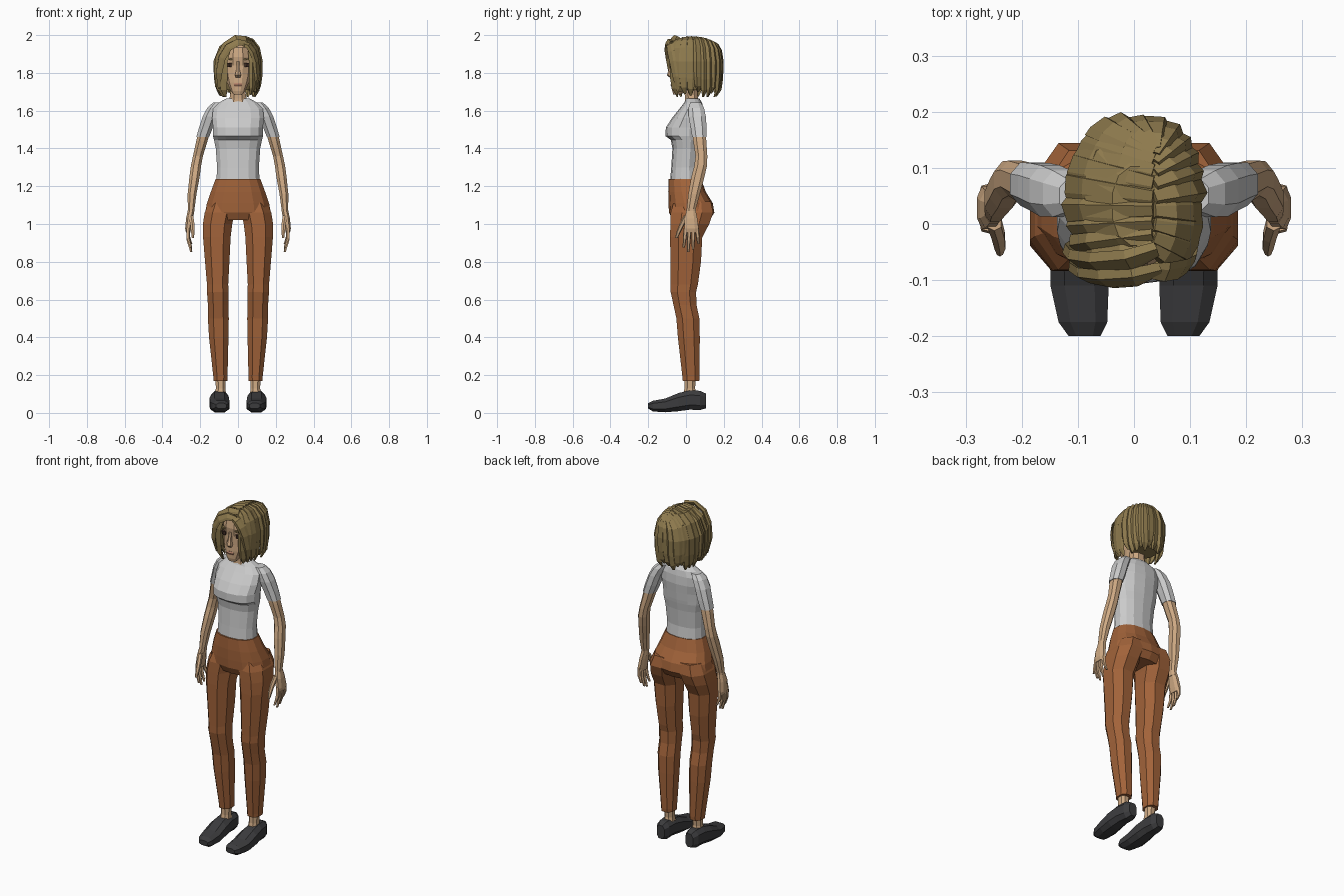
import bpy, bmesh, math, random
from mathutils import Vector

random.seed(4)


def material(name, rgb):
    m = bpy.data.materials.new(name)
    m.diffuse_color = (*rgb, 1)
    return m


SKIN = material("skin", (0.62, 0.40, 0.23))
HAIR = material("hair", (0.27, 0.195, 0.075))
CLOTH = material("trouser_cloth", (0.36, 0.125, 0.042))
DARK = material("shoe_dark", (0.045, 0.045, 0.048))
EYE = material("eye_dark", (0.05, 0.025, 0.018))
LIP = material("lip", (0.45, 0.22, 0.14))


def skin_rings(name, rings, mat=None):
    """Join equal-length point rings into one closed flat-shaded mesh."""
    bm = bmesh.new()
    loops = [[bm.verts.new(p) for p in r] for r in rings]
    n = len(loops[0])
    for a, b in zip(loops, loops[1:]):
        for i in range(n):
            j = (i + 1) % n
            bm.faces.new((a[i], a[j], b[j], b[i]))
    bm.faces.new(loops[0])
    bm.faces.new(loops[-1])
    bmesh.ops.recalc_face_normals(bm, faces=bm.faces)
    me = bpy.data.meshes.new(name)
    bm.to_mesh(me)
    bm.free()
    ob = bpy.data.objects.new(name, me)
    bpy.context.collection.objects.link(ob)
    if mat:
        me.materials.append(mat)
    return ob


def oval(n, power=1.0, turn=0.5):
    for i in range(n):
        a = 2 * math.pi * (i + turn) / n
        c, s = math.cos(a), math.sin(a)
        yield math.copysign(abs(c) ** power, c), math.copysign(abs(s) ** power, s)


def stack(name, rings, mat=None, n=8, power=0.85, side=1):
    """Loft level rings given as (z, centre x, half width, front y, back y)."""
    return skin_rings(name, [[Vector((side * (x + c * w), (f + b) / 2 + s * (b - f) / 2, z))
                              for c, s in oval(n, power)] for z, x, w, f, b in rings], mat)


# Shirt body with bust shelf and sloping shoulders
stack("shirt", [
    (1.22, 0, .117, -.085, .078), (1.30, 0, .113, -.078, .070), (1.40, 0, .120, -.072, .078),
    (1.445, 0, .130, -.080, .085), (1.465, 0, .135, -.108, .088), (1.51, 0, .135, -.107, .092),
    (1.56, 0, .140, -.075, .096), (1.61, 0, .135, -.035, .092), (1.642, 0, .105, -.010, .085),
    (1.665, 0, .062, .000, .070)], n=14)

# Trousers: seat and hips
stack("trouser_hips", [
    (1.238, 0, .121, -.092, .080), (1.17, 0, .147, -.094, .105), (1.11, 0, .168, -.093, .142),
    (1.06, 0, .178, -.090, .150), (1.02, 0, .130, -.070, .125)], CLOTH, n=14)

for tag, s in (("left", 1), ("right", -1)):
    # Trouser leg, buttock to hem
    stack(f"{tag}_trouser_leg", [
        (1.12, .085, .070, -.070, .138), (1.06, .097, .085, -.089, .152), (1.00, .108, .083, -.090, .130),
        (.93, .112, .078, -.090, .092), (.80, .110, .069, -.088, .085), (.68, .108, .060, -.086, .068),
        (.64, .107, .061, -.086, .058), (.57, .105, .058, -.070, .060), (.50, .104, .059, -.055, .075),
        (.40, .102, .055, -.047, .077), (.19, .093, .040, -.022, .075), (.17, .093, .039, -.020, .073)],
        CLOTH, side=s)
    stack(f"{tag}_ankle", [(.20, .092, .030, -.008, .055), (.13, .092, .027, -.010, .050),
                           (.09, .092, .032, -.020, .060)], SKIN, side=s)
    # Shoe, lofted from toe to heel: (y, x, half width, bottom, top)
    shoe = [(-.20, .088, .030, .022, .052), (-.175, .091, .046, .006, .066), (-.11, .097, .055, .001, .078),
            (-.04, .099, .054, .006, .108), (.02, .098, .048, .014, .122), (.075, .096, .042, .012, .120),
            (.105, .094, .026, .022, .105)]
    skin_rings(f"{tag}_shoe", [[(s * (x + c * w), y, (lo + hi) / 2 + d * (hi - lo) / 2)
                                for c, d in oval(8, .75)] for y, x, w, lo, hi in shoe], DARK)
    # Sleeve and bare arm
    stack(f"{tag}_sleeve", [
        (1.642, .105, .030, .020, .082), (1.615, .128, .037, .010, .098), (1.57, .150, .039, .010, .108),
        (1.51, .170, .039, .022, .112), (1.46, .187, .036, .030, .112)], side=s)
    stack(f"{tag}_arm", [
        (1.50, .175, .032, .030, .106), (1.44, .191, .032, .036, .110), (1.36, .212, .028, .048, .115),
        (1.31, .222, .029, .042, .114), (1.25, .230, .029, .026, .100), (1.16, .243, .025, .010, .076),
        (1.08, .248, .019, .002, .054), (1.05, .250, .018, .000, .054)], SKIN, side=s)
    # Hand: palm, four fingers, thumb
    stack(f"{tag}_palm", [(1.07, .249, .018, .000, .054), (1.03, .257, .019, -.010, .062),
                          (.975, .264, .017, -.012, .070), (.955, .264, .012, -.008, .066)], SKIN, side=s)
    for k, (y0, y1, tip) in enumerate([(-.002, -.012, .875), (.018, .012, .853),
                                       (.039, .037, .865), (.058, .066, .895)]):
        mid = (.97 + tip) / 2
        stack(f"{tag}_finger_{k + 1}", [(.98, .264, .011, y0 - .011, y0 + .011),
                                        (mid, .263, .010, (y0 + y1) / 2 - .010, (y0 + y1) / 2 + .010),
                                        (tip, .248, .006, y1 - .006, y1 + .006)], SKIN, n=5, side=s)
    stack(f"{tag}_thumb", [(1.045, .249, .014, -.012, .018), (1.00, .242, .013, -.034, -.006),
                           (.96, .239, .011, -.050, -.027), (.925, .239, .006, -.058, -.044)],
          SKIN, n=6, side=s)
    # Eye and brow
    stack(f"{tag}_eye", [(1.832, .046, .013, -.074, -.050), (1.852, .047, .016, -.074, -.050)],
          EYE, n=6, side=s)
    stack(f"{tag}_brow", [(1.868, .045, .020, -.076, -.050), (1.876, .043, .018, -.076, -.050)],
          HAIR, n=6, side=s)

# Neck, head, nose and mouth
stack("neck", [(1.63, 0, .062, -.010, .075), (1.665, 0, .048, -.008, .066),
               (1.70, 0, .042, -.010, .062), (1.77, 0, .042, -.015, .065)], SKIN)
stack("head", [
    (1.685, 0, .024, -.068, -.030), (1.705, 0, .040, -.074, .010), (1.75, 0, .060, -.076, .050),
    (1.79, 0, .071, -.074, .090), (1.84, 0, .076, -.074, .125), (1.885, 0, .077, -.080, .140),
    (1.935, 0, .070, -.072, .125), (1.97, 0, .045, -.035, .095)], SKIN, n=12, power=.8)
stack("nose", [(1.775, 0, .014, -.086, -.060), (1.788, 0, .018, -.102, -.060),
               (1.815, 0, .011, -.092, -.060), (1.86, 0, .009, -.079, -.060)], SKIN, n=6)
stack("mouth", [(1.727, 0, .020, -.078, -.060), (1.737, 0, .027, -.082, -.060),
                (1.746, 0, .020, -.078, -.060)], LIP, n=6)

# Hair: inner mass behind the face
stack("hair_mass", [
    (1.71, 0, .070, .020, .140), (1.79, 0, .098, -.015, .170), (1.87, 0, .106, -.045, .178),
    (1.94, 0, .090, -.062, .158), (1.98, .01, .050, -.040, .105)], HAIR, n=12)


def lock(name, path, widths, thick):
    """Flat tapering lock with an off-centre ridge, following a path over the head."""
    rings = []
    for i, p in enumerate(path):
        t = (path[min(i + 1, len(path) - 1)] - path[max(i - 1, 0)]).normalized()
        out = p - Vector((0, .04, 1.83))
        out = (out - t * out.dot(t)).normalized()
        w, d = t.cross(out) * widths[i], out * thick
        if i == len(path) - 1:
            d = d * .4
        rings.append([p + w, p + w * .55 + d, p - w * .5 + d * .6, p - w, p - d * .6])
    skin_rings(name, rings, HAIR)


# Hair: locks fanned from a side parting, round the back from cheek to cheek
COUNT = 21
for k in range(COUNT):
    a = math.radians(43 + (317 - 43) * k / (COUNT - 1))
    ca, sa = math.cos(a), math.sin(a)
    grow = random.uniform(-.004, .005)
    ex = -math.copysign(abs(sa) ** .8, sa) * (.110 + grow)
    ey = .042 - math.copysign(abs(ca) ** .85, ca) * (.140 + grow)
    top = Vector((.035, .035 - ca * .10, 1.982 - .022 * ca * ca))
    base = 1.685 + random.uniform(-.015, .02)
    path = []
    for u in (0, .3, .6, 1):
        h, v = math.sin(u * math.pi / 2), math.cos(u * math.pi / 2)
        path.append(Vector((top.x + (ex - top.x) * h, top.y + (ey - top.y) * h, 1.86 + (top.z - 1.86) * v)))
    for f, pull in ((.5, .98), (.8, .93), (1, .82)):
        path.append(Vector((ex * pull, .042 + (ey - .042) * pull, 1.86 + (base - 1.86) * f)))
    lock(f"hair_lock_{k + 1}", path, (.016, .022, .027, .030, .027, .020, .006), .014)

# Hair: fringe swept from the parting to each side of the forehead
for name, pts, th in (
    ("fringe_sweep", [(.045, -.080, 1.952), (.0, -.095, 1.962), (-.05, -.098, 1.935), (-.084, -.092, 1.88),
                      (-.100, -.080, 1.80), (-.100, -.055, 1.715)], .013),
    ("fringe_over", [(.04, -.045, 1.978), (-.01, -.065, 1.982), (-.065, -.070, 1.945), (-.1, -.063, 1.88),
                     (-.110, -.050, 1.80), (-.105, -.030, 1.71)], .014),
    ("fringe_short", [(.025, -.082, 1.955), (.055, -.085, 1.945), (.080, -.080, 1.91), (.095, -.070, 1.86),
                      (.100, -.055, 1.78), (.092, -.040, 1.695)], .012)):
    lock(name, [Vector(p) for p in pts], (.016, .024, .026, .024, .020, .006), th)
